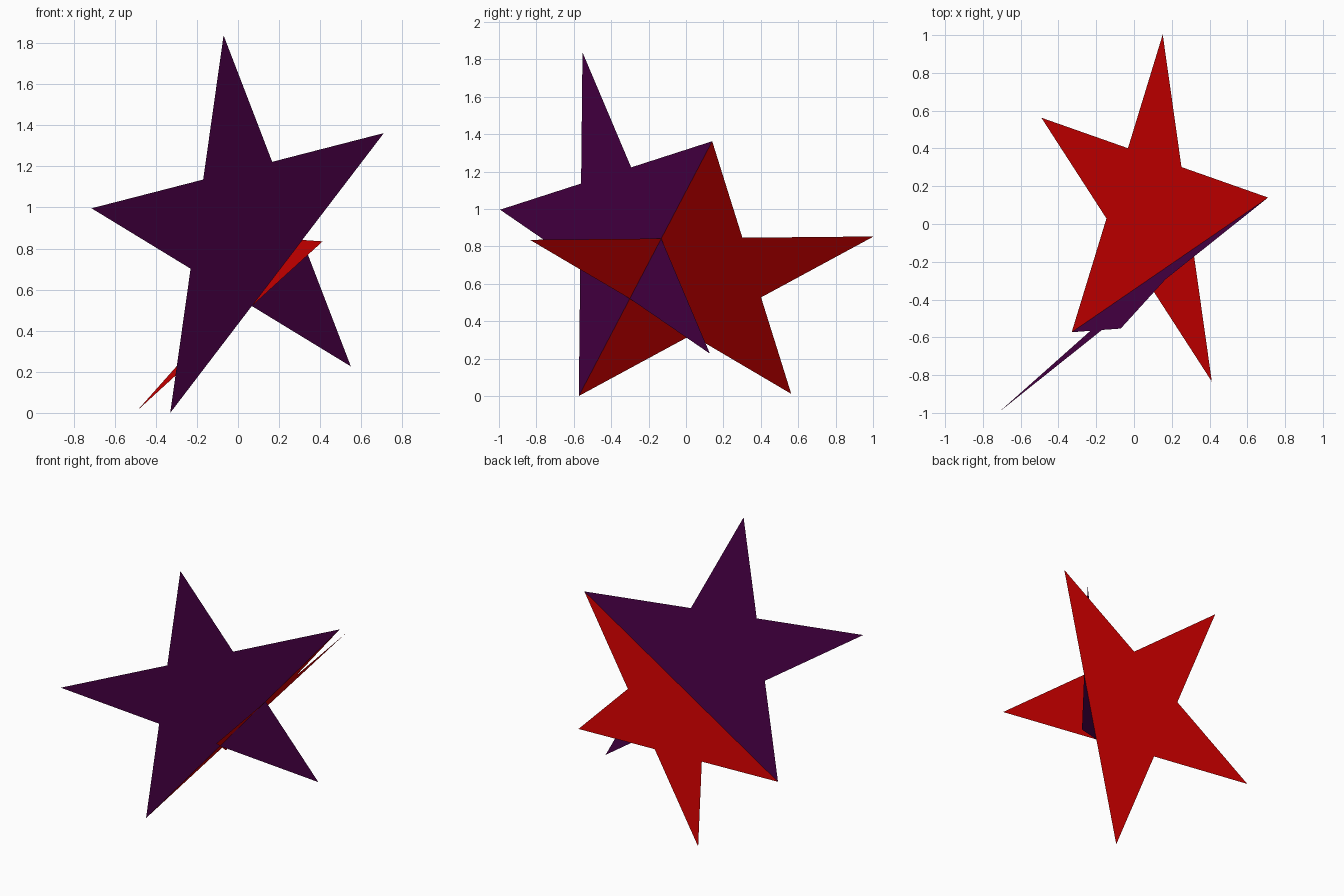
import bpy
import math
from mathutils import Vector

cube = bpy.data.objects.get("Cube")
if cube:
    bpy.data.objects.remove(cube, do_unlink=True)


def make_material(name, rgb):
    mat = bpy.data.materials.new(name)
    mat.use_nodes = True
    color = (*rgb, 1.0)
    mat.diffuse_color = color
    bsdf = mat.node_tree.nodes["Principled BSDF"]
    bsdf.inputs["Base Color"].default_value = color
    return mat


# The two stars meet exactly along the line joining these two tips
HIGH_TIP = Vector((0.71, 0.14, 1.362))
LOW_TIP = Vector((-0.33, -0.573, 0.0))


def make_star(name, near_tip, far_tips, mat):
    """Flat regular star with one tip on one side of the shared line, two on the other."""
    step = math.tau / 5
    chord = HIGH_TIP - LOW_TIP
    radius = chord.length / (2 * math.sin(step))
    side = chord.normalized()
    axis = Vector(near_tip) - (Vector(far_tips[0]) + Vector(far_tips[1])) / 2
    axis = (axis - side * axis.dot(side)).normalized()
    center = (HIGH_TIP + LOW_TIP) / 2 - axis * radius * math.cos(step)

    def ring(r, turn):
        angles = [(k + turn) * step for k in range(5)]
        return [center + r * (axis * math.cos(a) + side * math.sin(a)) for a in angles]

    # Outer tips are 0-4, notches are 5-9
    notch = (3 - math.sqrt(5)) / 2
    verts = ring(radius, 0.0) + ring(radius * notch, 0.5)
    faces = [(5, 6, 7, 8, 9)]                                    # middle
    faces += [(k, 5 + k, 5 + (k - 1) % 5) for k in range(5)]     # points

    mesh = bpy.data.meshes.new(name)
    mesh.from_pydata(verts, [], faces)
    mesh.materials.append(mat)
    mesh.update()
    obj = bpy.data.objects.new(name, mesh)
    bpy.context.collection.objects.link(obj)


purple = make_material("dark purple", (0.072, 0.0, 0.066))
red = make_material("bright red", (0.72, 0.0, 0.0))

# Upright star
make_star("upright_star", (0.55, 0.12, 0.235),
          [(-0.07, -0.56, 1.835), (-0.71, -1.0, 1.0)], purple)

# Leaning star
make_star("leaning_star", (0.41, -0.83, 0.84),
          [(0.15, 1.0, 0.855), (-0.49, 0.56, 0.02)], red)
